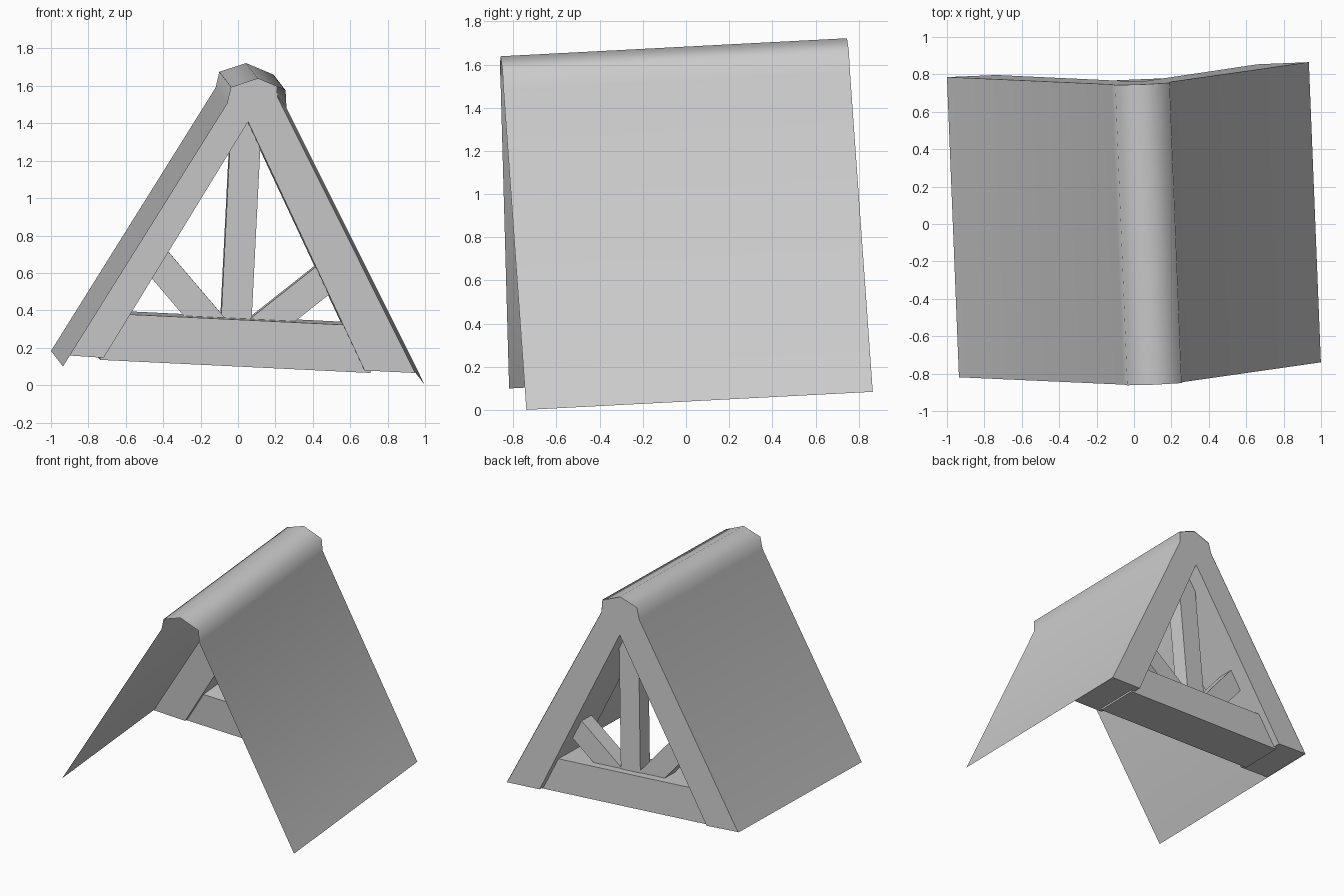
import bpy, bmesh
from mathutils import Vector

cube = bpy.data.objects.get("Cube")
if cube:
    bpy.data.objects.remove(cube, do_unlink=True)

grey = bpy.data.materials.new("plain_grey")
grey.use_nodes = True
grey.diffuse_color = (0.6, 0.6, 0.6, 1)
grey.node_tree.nodes["Principled BSDF"].inputs["Base Color"].default_value = (0.6, 0.6, 0.6, 1)

FORWARD = Vector((0.04, -1, -0.052))  # slightly tilted roof axis, back to front


def place(x, z, depth):
    """Point on the tilted gable plane, moved forward by depth."""
    return Vector((x, 0.8336 + 0.0386 * x - 0.052 * z, z)) + FORWARD * depth


def extrude_profile(name, points, start, end, solid=True):
    """Sweep a gable outline along the roof axis, as a solid or an open sheet."""
    bm = bmesh.new()
    back = [bm.verts.new(place(x, z, start)) for x, z in points]
    front = [bm.verts.new(place(x, z, end)) for x, z in points]
    count = len(points)
    for i in range(count if solid else count - 1):
        j = (i + 1) % count
        bm.faces.new((back[i], front[i], front[j], back[j]))
    if solid:
        bm.faces.new(back)
        bm.faces.new(front[::-1])
        bmesh.ops.recalc_face_normals(bm, faces=bm.faces)
    mesh = bpy.data.meshes.new(name)
    bm.to_mesh(mesh)
    bm.free()
    mesh.materials.append(grey)
    obj = bpy.data.objects.new(name, mesh)
    bpy.context.collection.objects.link(obj)
    return obj


def bar(name, a, b, width, start, end):
    """Straight timber between two points of the gable plane."""
    a, b = Vector(a), Vector(b)
    along = (b - a).normalized()
    side = Vector((-along.y, along.x)) * width / 2
    return extrude_profile(name, [a - side, b - side, b + side, a + side], start, end)


# Roof covering: thin open sheet with a rounded ridge cap
roof = [(-1.0, 0.183), (-0.12, 1.59), (-0.10, 1.675), (0.043, 1.722),
        (0.19, 1.66), (0.195, 1.565), (0.935, 0.084)]
sheet = extrude_profile("roof_sheet", roof, 0, 1.605, solid=False)
for face in sheet.data.polygons:
    face.use_smooth = True

# Rafter frame: tucked just under the sheet, open in the middle
outer = [(x * 0.996, 0.8 + (z - 0.8) * 0.996) for x, z in roof]
inner = [(0.66, 0.1), (0.037, 1.43), (-0.735, 0.168)]
extrude_profile("rafter_frame", outer + inner, 0, 0.42)

# Tie beam, king post and the two diagonal braces
bar("tie_beam", (-0.748, 0.28), (0.70, 0.21), 0.25, 0.055, 0.385)
bar("king_post", (-0.03, 0.13), (0.037, 1.455), 0.163, 0.115, 0.24)
bar("right_brace", (-0.465, 0.70), (-0.03, 0.19), 0.16, 0.12, 0.25)
bar("left_brace", (0.49, 0.61), (-0.035, 0.195), 0.16, 0.12, 0.25)
